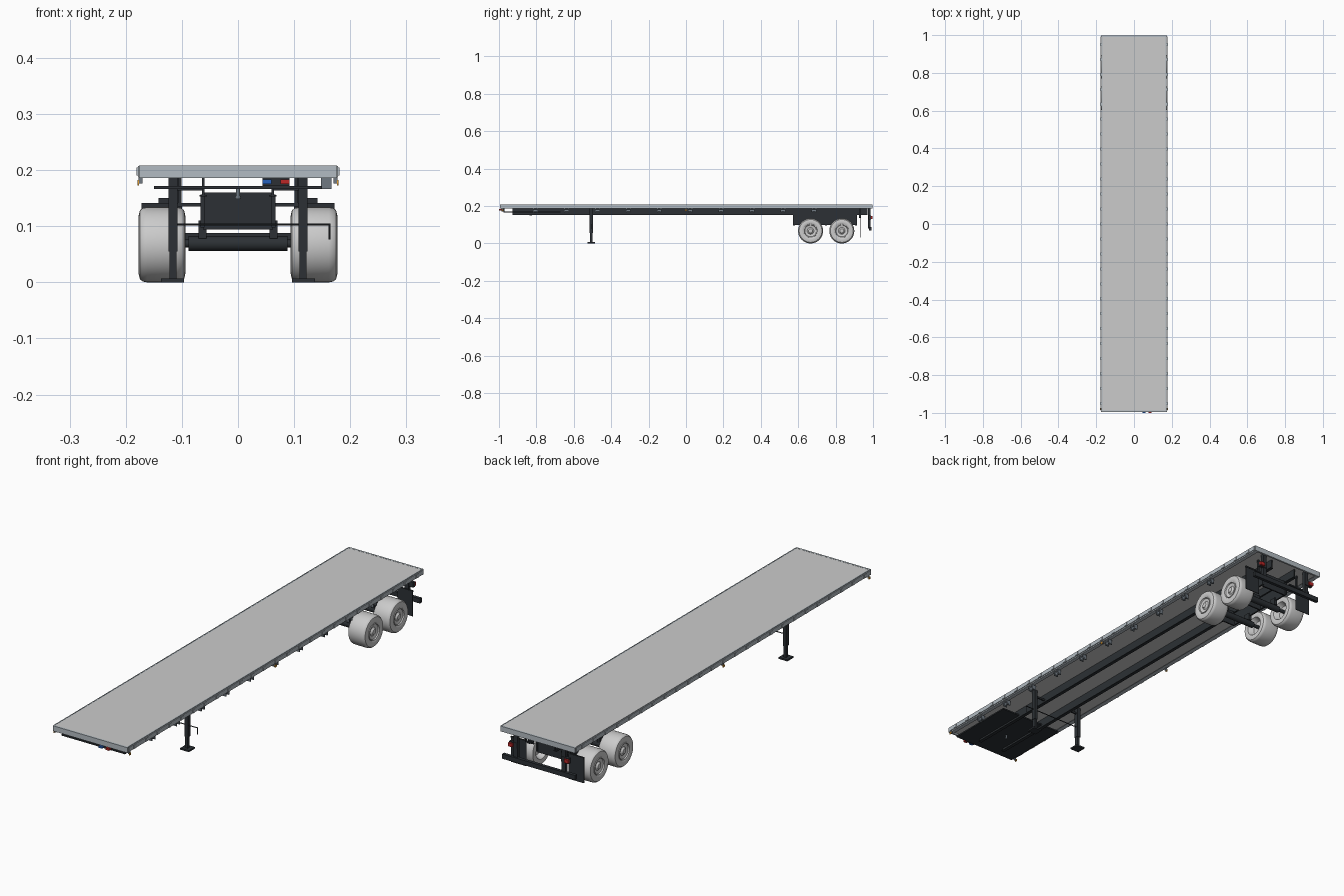
import bpy, bmesh, math
from mathutils import Matrix, Vector

if "Cube" in bpy.data.objects:
    bpy.data.objects.remove(bpy.data.objects["Cube"])


def mat(name, c):
    m = bpy.data.materials.new(name)
    m.diffuse_color = (*c, 1)
    m.use_nodes = True
    m.node_tree.nodes["Principled BSDF"].inputs["Base Color"].default_value = m.diffuse_color
    return m


DARK = mat("dark_steel", (0.025, 0.03, 0.035))
RED = mat("red_lens", (0.5, 0.02, 0.02))
BLUE = mat("blue_coupling", (0.02, 0.12, 0.5))
AMBER = mat("amber_lens", (0.8, 0.35, 0.03))
ALU = mat("aluminium", (0.45, 0.5, 0.54))
STEEL = mat("grey_steel", (0.16, 0.19, 0.22))


def finish(name, bm, m=None):
    bmesh.ops.recalc_face_normals(bm, faces=bm.faces)
    me = bpy.data.meshes.new(name)
    bm.to_mesh(me)
    bm.free()
    ob = bpy.data.objects.new(name, me)
    bpy.context.collection.objects.link(ob)
    if m:
        me.materials.append(m)
    return ob


def smooth(ob):
    bpy.ops.object.select_all(action='DESELECT')
    ob.select_set(True)
    bpy.context.view_layer.objects.active = ob
    bpy.ops.object.shade_smooth_by_angle(angle=math.radians(35))


def boxes(name, specs, m=None, mirror=False):
    """Each spec is (x0, x1, y0, y1, z0, z1); mirror repeats it at -x."""
    bm = bmesh.new()
    if mirror:
        specs = specs + [(-b, -a, *r) for a, b, *r in specs]
    for x0, x1, y0, y1, z0, z1 in specs:
        bmesh.ops.create_cube(bm, size=1, matrix=Matrix.Translation(
            ((x0 + x1) / 2, (y0 + y1) / 2, (z0 + z1) / 2))
            @ Matrix.Diagonal((x1 - x0, y1 - y0, z1 - z0, 1)))
    return finish(name, bm, m)


def rods(name, specs, m=None, seg=16):
    """Each spec is (start, end, radius)."""
    bm = bmesh.new()
    for a, b, r in specs:
        a, b = Vector(a), Vector(b)
        d = b - a
        bmesh.ops.create_cone(bm, cap_ends=True, segments=seg, radius1=r, radius2=r, depth=d.length,
                              matrix=Matrix.Translation((a + b) / 2) @ d.to_track_quat('Z', 'Y').to_matrix().to_4x4())
    ob = finish(name, bm, m)
    smooth(ob)


def wheel_part(name, profile, side, y, m=None, seg=40):
    """Lathe (x, radius) points around the axle line."""
    bm = bmesh.new()
    vs = [bm.verts.new((side * x, y, 0.067 + r)) for x, r in profile]
    es = [bm.edges.new(p) for p in zip(vs, vs[1:])]
    bmesh.ops.spin(bm, geom=vs + es, cent=(0, y, 0.067), axis=(1, 0, 0), angle=math.tau, steps=seg)
    bmesh.ops.remove_doubles(bm, verts=bm.verts, dist=1e-5)
    smooth(finish(name, bm, m))


# Deck: load floor, end rails, side rails, rub rails and stake pockets
boxes("deck_floor", [(-.172, .172, -.992, .997, .193, .208)])
boxes("end_rails", [(-.176, .176, -.995, -.987, .186, .2085), (-.176, .176, .99, .998, .186, .2085)], ALU)
boxes("side_rail", [(.168, .173, -.99, .995, .186, .208), (.156, .173, -.99, .995, .186, .188)], ALU, True)
boxes("rub_rail", [(.1755, .1785, -.988, .993, .189, .207)], ALU, True)
pockets = [-.95 + i * .0792 for i in range(25)]
boxes("stake_pockets", [(.171, .181, y - .008, y + .008, .190, .205) for y in pockets], ALU, True)

# Winches under the right rail
bm_y = [-.805 + i * .1655 for i in range(10)]
boxes("winch_frame", [(.148, .167, y + s - .002, y + s + .002, .166, .187) for y in bm_y for s in (-.010, .010)], STEEL)
rods("winch_drum", [((.157, y - .013, .175), (.157, y + .013, .175), .007) for y in bm_y], STEEL)

# Main beams with flanges
boxes("main_beam", [(.0595, .0645, -.927, .97, .155, .193),
                    (.055, .069, -.927, .97, .153, .156)], DARK, True)
boxes("coupler_plate", [(-.150, .150, -.975, -.67, .166, .172)], DARK)
rods("king_pin", [((0, -.83, .167), (0, -.83, .154), .004), ((0, -.83, .154), (0, -.83, .149), .0055)], STEEL)

# Landing gear with cross shaft and crank
boxes("landing_leg", [(.108, .124, -.515, -.497, .055, .193), (.110, .122, -.513, -.499, .006, .06)], DARK, True)
boxes("landing_foot", [(.096, .137, -.526, -.486, 0, .007)], DARK, True)
boxes("leg_bracket", [(.064, .110, -.509, -.503, .164, .172)], DARK, True)
rods("crank_shaft", [((-.112, -.506, .103), (.163, -.506, .103), .002),
                     ((.163, -.506, .105), (.163, -.506, .076), .002)], DARK, 8)

# Suspension carriage
boxes("carriage_side", [(.060, .067, .572, .915, .098, .157)], DARK, True)
boxes("carriage_cross_panel", [(-.062, .062, y, y + .006, .094, .160) for y in (.575, .745, .905)], DARK)
boxes("hanger", [(.056, .070, y - .014, y + .014, .078, .110) for y in (.666, .833)], DARK, True)

# Axles and wheels
tire = [(.104, .036), (.096, .040), (.0935, .050), (.096, .061), (.101, .0655), (.109, .067), (.162, .067),
        (.170, .0655), (.175, .061), (.1775, .050), (.176, .040), (.174, .036)]
rim = [(.104, .037), (.120, .030), (.122, 0)]
hub = [(.174, .0365), (.177, .036), (.177, .033), (.172, .031), (.169, .018), (.172, .013), (.176, .011), (.177, .006), (.177, 0)]
for i, y in enumerate((.666, .833)):
    rods(f"axle_{i}", [((-.088, y, .069), (.088, y, .069), .0135), ((-.13, y, .069), (.13, y, .069), .007)], DARK, 12)
    for s in (-1, 1):
        tag = f"{i}_{'left' if s < 0 else 'right'}"
        wheel_part(f"tire_{tag}", tire, s, y)
        wheel_part(f"inner_rim_{tag}", rim, s, y)
        wheel_part(f"hub_{tag}", hub, s, y)

# Mud flaps, rear bumper and lamps
boxes("mud_flap", [(.100, .172, .929, .932, .032, .135), (.064, .172, .927, .934, .135, .141),
                   (.101, .107, .926, .935, .135, .193)], DARK, True)
boxes("rear_bumper", [(-.172, .172, .978, .992, .068, .088)], DARK)
boxes("bumper_post", [(.104, .122, .972, .986, .08, .193)], DARK, True)
boxes("lamp_box", [(.104, .142, .976, .988, .128, .150)], DARK, True)
boxes("tail_lamp", [(.122, .142, .986, .996, .131, .146)], RED, True)

# Marker lamps and brake line couplings
boxes("marker_lamp", [(.1765, .1795, y - .005, y + .005, .173, .182) for y in (-.98, 0)], AMBER, True)
boxes("marker_bracket", [(.170, .177, y - .003, y + .003, .176, .190) for y in (-.98, 0)], STEEL, True)
boxes("blue_coupling", [(.044, .060, -1.0, -.985, .175, .183)], BLUE)
boxes("red_coupling", [(.076, .092, -1.0, -.985, .175, .183)], RED)
boxes("coupling_mount", [(.044, .092, -.987, -.97, .172, .188)], DARK)
